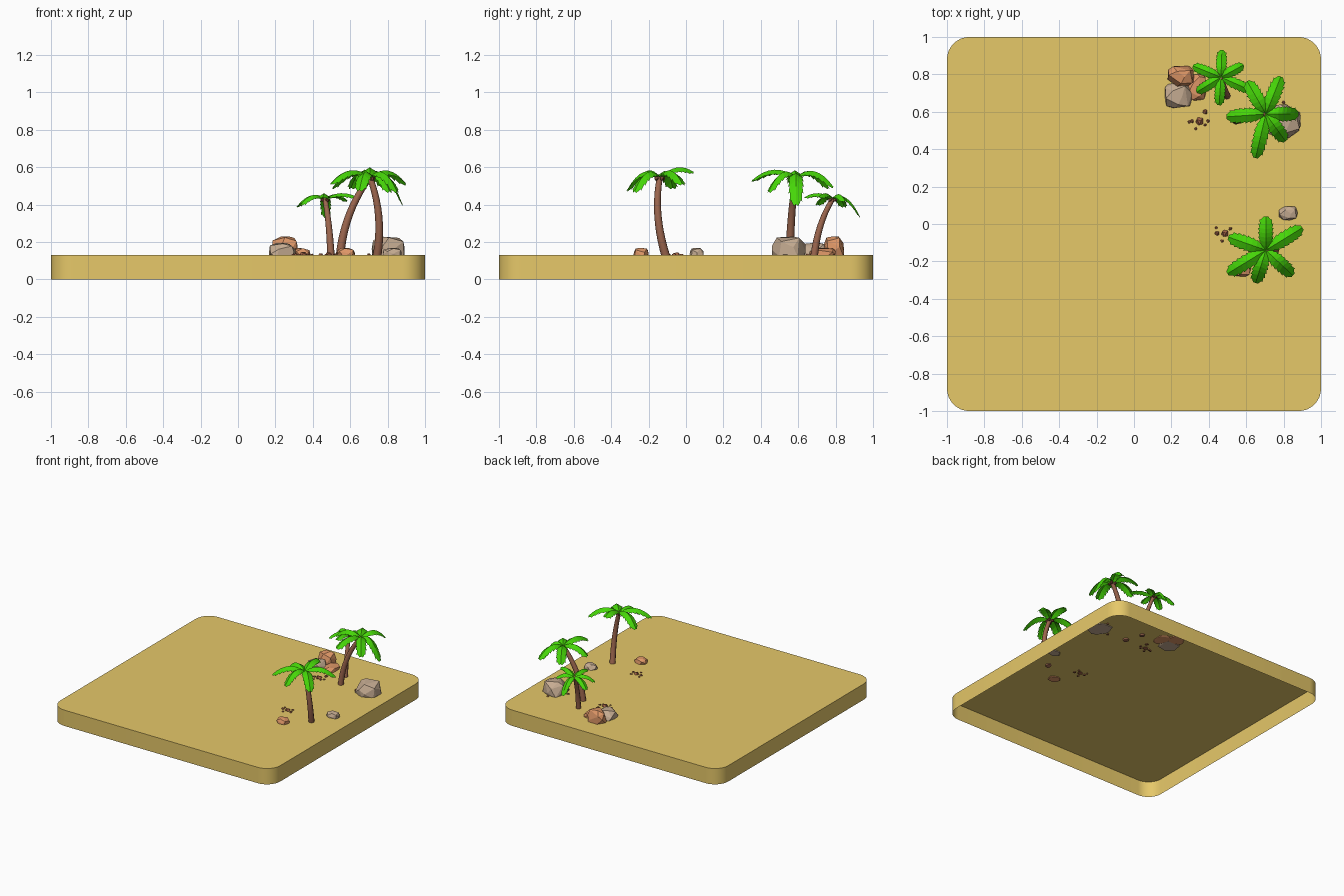
import bpy, bmesh, math, random
from mathutils import Vector

if "Cube" in bpy.data.objects:
    bpy.data.objects.remove(bpy.data.objects["Cube"])

def material(name, rgb):
    m = bpy.data.materials.new(name)
    lin = [(c / 255 / 12.92) if c < 11 else ((c / 255 + 0.055) / 1.055) ** 2.4 for c in rgb]
    m.diffuse_color = (*lin, 1)
    m.use_nodes = True
    m.node_tree.nodes["Principled BSDF"].inputs["Base Color"].default_value = m.diffuse_color
    return m

SAND = material("sand", (230, 200, 105))
BARK = material("bark", (156, 102, 78))
LEAF = material("leaf green", (70, 214, 8))
GREY = material("grey stone", (198, 172, 146))
ORANGE = material("orange stone", (224, 152, 104))
DIRT = material("dark pebble", (160, 98, 70))
NUT = material("coconut", (120, 72, 54))

def finish(bm, name, mat, smooth=False):
    me = bpy.data.meshes.new(name)
    bm.to_mesh(me)
    bm.free()
    ob = bpy.data.objects.new(name, me)
    bpy.context.collection.objects.link(ob)
    me.materials.append(mat)
    if smooth:
        bpy.ops.object.select_all(action='DESELECT')
        ob.select_set(True)
        bpy.context.view_layer.objects.active = ob
        bpy.ops.object.shade_smooth_by_angle(angle=math.radians(50))
    return ob

TOP = 0.13

# Sand slab: rounded square, open underneath
bm = bmesh.new()
R = 0.12
outline = []
for q in range(4):
    cx, cy = (1 - R) * (1, -1, -1, 1)[q], (1 - R) * (1, 1, -1, -1)[q]
    for k in range(9):
        a = math.radians(90 * q + 90 * k / 8)
        outline.append((cx + R * math.cos(a), cy + R * math.sin(a)))
low = [bm.verts.new((x, y, 0)) for x, y in outline]
up = [bm.verts.new((x, y, TOP)) for x, y in outline]
bm.faces.new(up)
for i in range(len(low)):
    j = (i + 1) % len(low)
    bm.faces.new((low[i], low[j], up[j], up[i]))
finish(bm, "sand_base", SAND, True)

# Faceted boulder with a flat foot, filling the given bounds
def add_rock(bm, x0, x1, y0, y1, z1, seed, n=24, z0=TOP - 0.006, foot=-0.25):
    rnd = random.Random(seed)
    pts = []
    for i in range(n):
        z = 1 - 2 * (i + 0.5) / n
        a = i * 2.39996 + rnd.uniform(-0.35, 0.35)
        r = math.sqrt(1 - z * z)
        v = Vector((r * math.cos(a), r * math.sin(a), z))
        v = v / sum(abs(c) ** 4 for c in v) ** 0.25
        v.z = max(v.z, foot)
        pts.append(v)
    lo = [min(p[k] for p in pts) for k in range(3)]
    hi = [max(p[k] for p in pts) for k in range(3)]
    box = ((x0, x1), (y0, y1), (z0, z1))
    tmp = bmesh.new()
    for p in pts:
        tmp.verts.new([b[0] + (p[k] - lo[k]) / (hi[k] - lo[k]) * (b[1] - b[0]) for k, b in enumerate(box)])
    res = bmesh.ops.convex_hull(tmp, input=tmp.verts)
    loose = [v for v in tmp.verts if not v.link_faces]
    bmesh.ops.delete(tmp, geom=loose, context='VERTS')
    bmesh.ops.dissolve_limit(tmp, angle_limit=math.radians(16), verts=tmp.verts, edges=tmp.edges)
    me = bpy.data.meshes.new("tmp")
    tmp.to_mesh(me)
    tmp.free()
    bm.from_mesh(me)
    bpy.data.meshes.remove(me)

for i, (mat, *b) in enumerate([
        (GREY, .165, .31, .62, .755, .195), (ORANGE, .18, .32, .735, .845, .23),
        (ORANGE, .29, .385, .66, .80, .168), (GREY, .715, .89, .46, .64, .23),
        (GREY, .775, .875, .02, .095, .168), (ORANGE, .53, .625, -.28, -.20, .168)]):
    bm = bmesh.new()
    add_rock(bm, *b, seed=i + 3)
    finish(bm, f"boulder_{i + 1}", mat)

# Scattered pebbles
clusters = [
    ((.35, .55), [(0, 0, .02), (-.04, 0, .01), (.03, -.02, .008), (.03, .05, .013),
                  (.045, 0, .009), (-.02, -.04, .008), (-.055, -.005, .009)]),
    ((.485, -.05), [(0, 0, .018), (-.042, 0, .012), (.03, .025, .009), (.04, -.015, .011),
                    (-.015, -.04, .009), (-.045, .03, .008)]),
    ((.80, .55), [(-.1, -.02, .01), (.0, .1, .009)])]
for c, ((cx, cy), stones) in enumerate(clusters):
    bm = bmesh.new()
    for k, (dx, dy, r) in enumerate(stones):
        x, y = cx + dx, cy + dy
        add_rock(bm, x - r, x + r, y - r, y + r, TOP + r * 0.8, seed=k, n=12)
    finish(bm, f"pebbles_{c + 1}", DIRT)

# Curved tapering trunk
def trunk(name, base, mid, crown, r0, r1, rings=10, sides=8):
    b, m, c = Vector(base), Vector(mid), Vector(crown)
    ctrl = 2 * m - (b + c) / 2
    bm = bmesh.new()
    loops = []
    for i in range(rings + 1):
        s = i / rings
        p = b * (1 - s) ** 2 + ctrl * 2 * s * (1 - s) + c * s * s
        t = ((ctrl - b) * (1 - s) + (c - ctrl) * s).normalized()
        u = t.cross(Vector((0, 1, 0))).normalized()
        v = t.cross(u)
        r = r0 + (r1 - r0) * s
        loops.append([bm.verts.new(p + r * (math.cos(a) * u + math.sin(a) * v))
                      for a in (2 * math.pi * k / sides for k in range(sides))])
    for l0, l1 in zip(loops, loops[1:]):
        for k in range(sides):
            j = (k + 1) % sides
            bm.faces.new((l0[k], l0[j], l1[j], l1[k]))
    bm.faces.new(loops[0])
    bm.faces.new(loops[-1])
    bmesh.ops.recalc_face_normals(bm, faces=bm.faces)
    finish(bm, name, BARK, True)

# Arched frond, folded on its midrib, with saw-tooth leaflets
WIDTH = [.25, .65, .9, 1, 1, 1, .95, .8, .3]
def add_frond(bm, c, dx, dy, tip_z, w, h):
    L = math.hypot(dx, dy)
    d = Vector((dx / L, dy / L, 0))
    side = Vector((-d.y, d.x, 0))
    def rib(s):
        return c + d * L * s + Vector((0, 0, 4 * h * s * (1 - s) + (tip_z - c.z) * s * s))
    n = len(WIDTH) - 1
    mids = [bm.verts.new(rib(i / n)) for i in range(n + 1)]
    for sg in (1, -1):
        for i in range(n):
            s0, s1 = i / n, (i + 1) / n
            w0, w1 = w * WIDTH[i] * 0.8, w * WIDTH[i + 1]
            a = bm.verts.new(rib(s0 + .03) + side * sg * w0 - Vector((0, 0, w0 * .65)))
            e = bm.verts.new(rib(min(s1 + .04, 1)) + side * sg * w1 - Vector((0, 0, w1 * .65)))
            f = [mids[i], mids[i + 1], e, a]
            # counter-clockwise from above
            bm.faces.new(f if sg > 0 else f[::-1])

palms = [  # base, middle, crown, radii, frond half width, arch, fronds (dx, dy, tip z)
    ("front_palm", (.743, -.107, .12), (.752, -.15, .34), (.705, -.14, .545), .023, .016, .042, .045,
     [(0, .18, .575), (.195, .12, .51), (.145, -.135, .47), (-.055, -.175, .478),
      (-.205, -.125, .515), (-.2, .07, .49)]),
    ("back_palm", (.545, .555, .12), (.595, .565, .345), (.705, .588, .545), .023, .016, .042, .045,
     [(.08, .2, .495), (.175, 0, .40), (.105, -.145, .47), (-.055, -.235, .53),
      (-.21, -.015, .515), (-.1, .175, .49)]),
    ("small_palm", (.497, .685, .12), (.485, .72, .29), (.465, .785, .43), .02, .013, .031, .028,
     [(.005, .145, .335), (.12, .065, .42), (.17, -.075, .44), (-.01, -.15, .44),
      (-.13, -.08, .40), (-.15, .06, .39)])]
for name, b, m, c, r0, r1, w, h, fronds in palms:
    trunk(name + "_trunk", b, m, c, r0, r1)
    bm = bmesh.new()
    for dx, dy, tz in fronds:
        add_frond(bm, Vector(c), dx, dy, tz, w, h)
    finish(bm, name + "_fronds", LEAF)
    # Coconuts round the top of the trunk
    bm = bmesh.new()
    for k in range(4):
        a = 0.6 + k * math.pi / 2
        x, y, z, r = c[0] + r1 * 1.3 * math.cos(a), c[1] + r1 * 1.3 * math.sin(a), c[2] - .006, r1 * .7
        add_rock(bm, x - r, x + r, y - r, y + r, z + r, seed=k, n=14, z0=z - r, foot=-1)
    finish(bm, name + "_coconuts", NUT)
